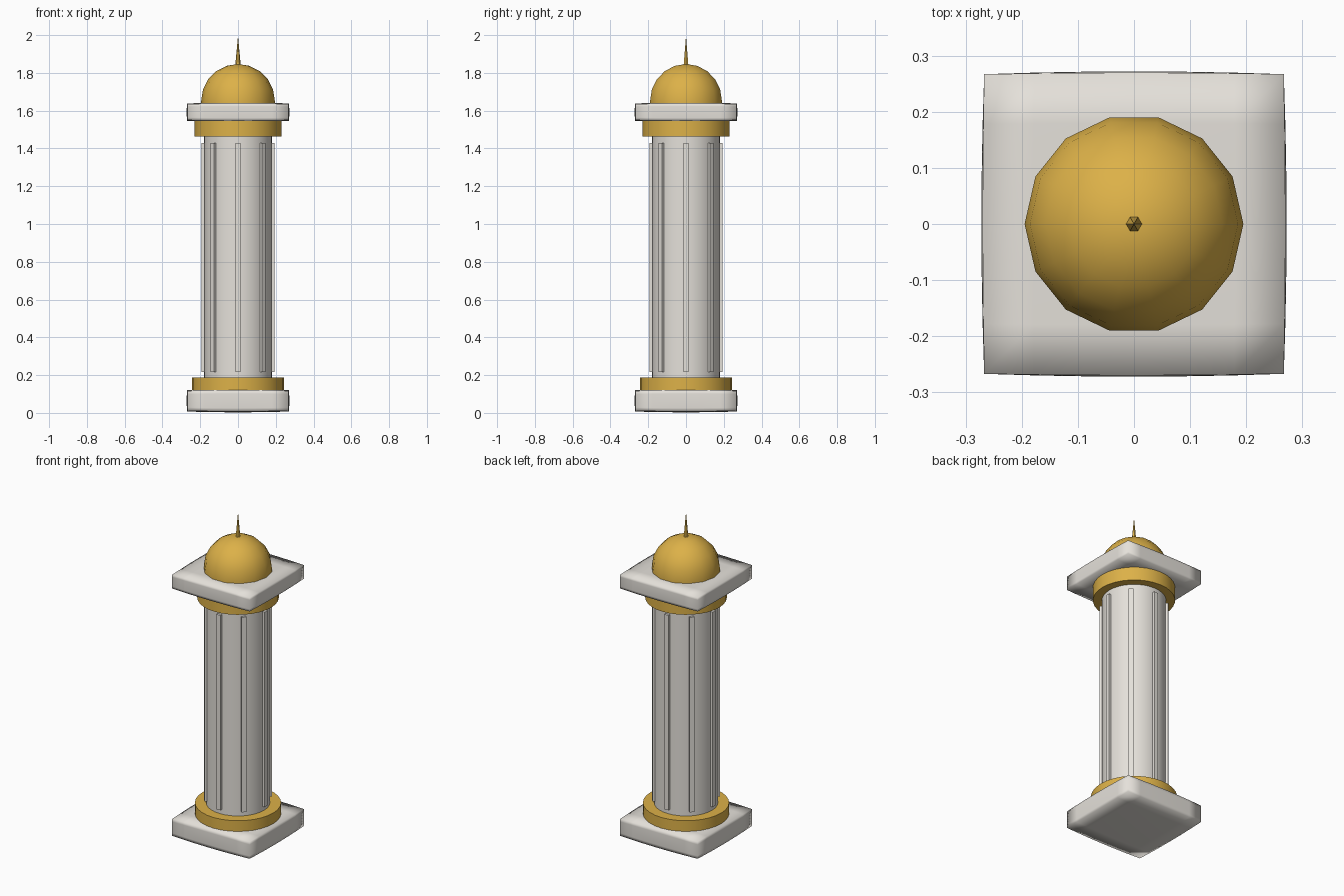
import bpy, bmesh
from math import sin, cos, pi, radians
from mathutils import Matrix

if "Cube" in bpy.data.objects:
    bpy.data.objects.remove(bpy.data.objects["Cube"])


def material(name, rgb):
    m = bpy.data.materials.new(name)
    m.diffuse_color = (*rgb, 1)
    m.use_nodes = True
    m.node_tree.nodes["Principled BSDF"].inputs["Base Color"].default_value = m.diffuse_color
    return m


STONE = material("pale_stone", (0.78, 0.75, 0.70))
GOLD = material("gold", (0.72, 0.44, 0.065))


def finish(name, bm, mat, angle=None):
    """Turn a bmesh into a named object; angle = sharp-edge limit for smoothing."""
    bmesh.ops.recalc_face_normals(bm, faces=bm.faces)
    me = bpy.data.meshes.new(name)
    bm.to_mesh(me)
    bm.free()
    me.materials.append(mat)
    ob = bpy.data.objects.new(name, me)
    bpy.context.collection.objects.link(ob)
    if angle is not None:
        bpy.ops.object.select_all(action='DESELECT')
        bpy.context.view_layer.objects.active = ob
        ob.select_set(True)
        bpy.ops.object.shade_smooth_by_angle(angle=radians(angle))
    return ob


def lathe(name, profile, sides, mat, angle=35):
    """Revolve (radius, z) points about z, capping open ends."""
    bm = bmesh.new()
    rings = []
    for r, z in profile:
        if r == 0:
            rings.append([bm.verts.new((0, 0, z))])
        else:
            rings.append([bm.verts.new((r * cos(2 * pi * i / sides),
                                        r * sin(2 * pi * i / sides), z))
                          for i in range(sides)])
    for a, b in zip(rings, rings[1:]):
        for i in range(sides):
            j = (i + 1) % sides
            if len(b) == 1:
                bm.faces.new((a[i], a[j], b[0]))
            else:
                bm.faces.new((a[i], a[j], b[j], b[i]))
    for ring in (rings[0], rings[-1]):
        if len(ring) > 1:
            bm.faces.new(ring)
    return finish(name, bm, mat, angle)


def slab(name, z0, z1):
    """Square slab with softly pillowed faces and smooth shading."""
    bm = bmesh.new()
    bmesh.ops.create_cube(bm, size=2)
    bmesh.ops.subdivide_edges(bm, edges=bm.edges[:], cuts=5, use_grid_fill=True)
    mid, half = (z0 + z1) / 2, (z1 - z0) / 2
    for v in bm.verts:
        x, y, z = v.co
        v.co = (x * (0.267 + 0.005 * (1 - y * y) * (1 - z * z / 2)),
                y * (0.267 + 0.005 * (1 - x * x) * (1 - z * z / 2)),
                mid + z * half * (1 - 0.07 * (x * x + y * y)))
    return finish(name, bm, STONE, 180)


# Square slabs at foot and head
slab("base_slab", 0.003, 0.125)
slab("top_slab", 1.543, 1.642)

# Shaft and gold collars
lathe("shaft", [(0.18, 0.10), (0.18, 1.50)], 32, STONE)
lathe("lower_collar", [(0.243, 0.115), (0.243, 0.188)], 32, GOLD)
lathe("upper_collar", [(0.23, 1.463), (0.23, 1.55)], 32, GOLD)

# Eight raised ribs around the shaft
bm = bmesh.new()
for i in range(8):
    m = (Matrix.Rotation(i * pi / 4, 4, 'Z')
         @ Matrix.Translation((0.18, 0, 0.823))
         @ Matrix.Diagonal((0.027, 0.027, 1.213, 1)))
    bmesh.ops.create_cube(bm, size=1, matrix=m)
finish("shaft_ribs", bm, STONE)

# Fourteen-sided dome with a short skirt into the slab
R, Z = 0.195, 1.652
dome = [(R, 1.63)] + [(R * cos(radians(18 * k)), Z + R * sin(radians(18 * k)))
                      for k in range(5)] + [(0, Z + R)]
lathe("dome", dome, 14, GOLD, 40)

# Spire
lathe("spire", [(0.015, 1.835), (0, 1.995)], 6, GOLD, 20)
